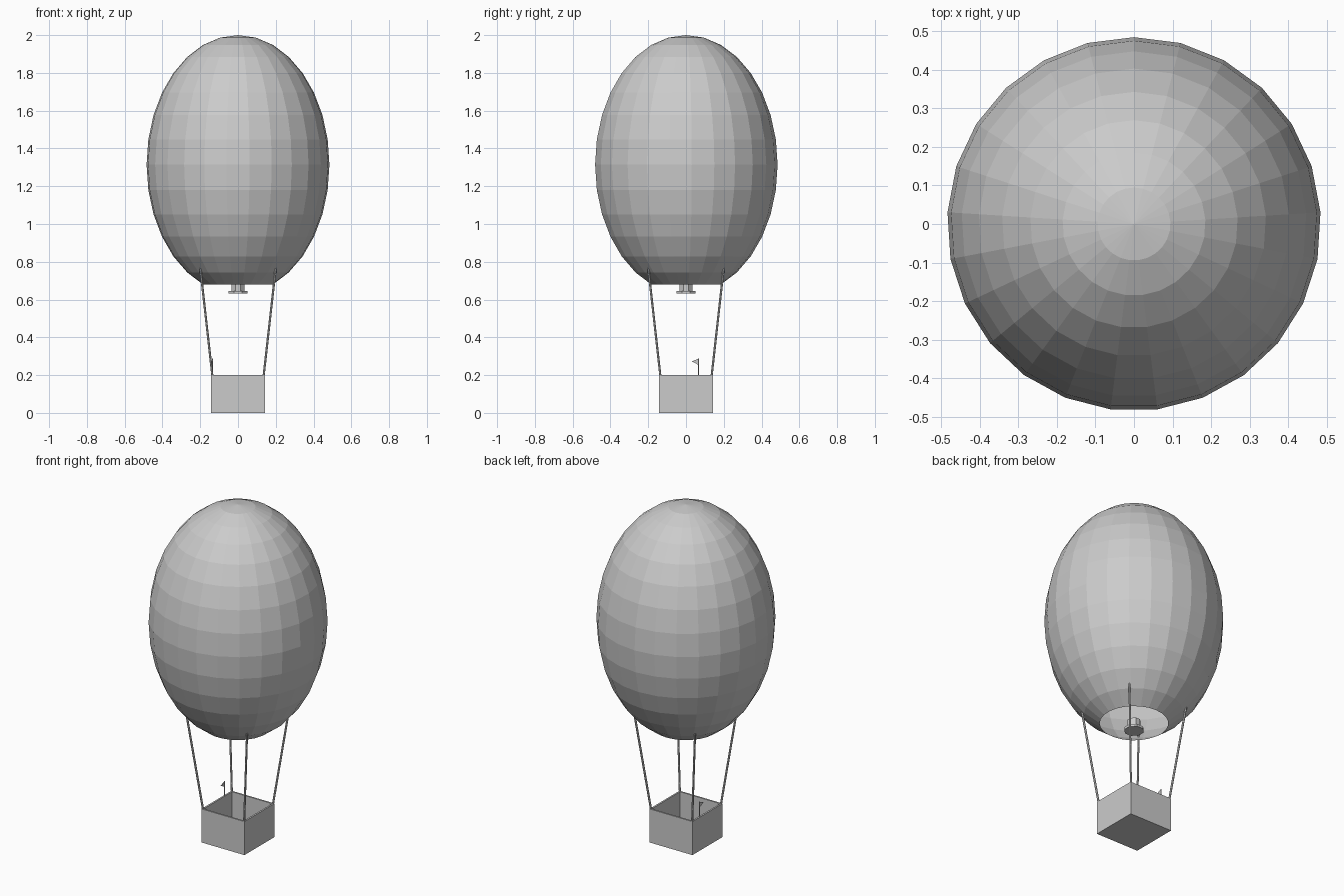
import bpy, bmesh, math
from mathutils import Vector

if "Cube" in bpy.data.objects:
    bpy.data.objects.remove(bpy.data.objects["Cube"])


def new_object(name, bm):
    bmesh.ops.recalc_face_normals(bm, faces=bm.faces)
    mesh = bpy.data.meshes.new(name)
    bm.to_mesh(mesh)
    bm.free()
    obj = bpy.data.objects.new(name, mesh)
    bpy.context.collection.objects.link(obj)
    return obj


def lathe(name, profile, sides, start=0.0):
    """Turn (radius, z) points around z; radius 0 becomes a single pole."""
    bm = bmesh.new()
    rings = []
    for r, z in profile:
        if r < 1e-6:
            rings.append([bm.verts.new((0, 0, z))] * sides)
        else:
            rings.append([bm.verts.new((r * math.cos(start + 2 * math.pi * i / sides),
                                        r * math.sin(start + 2 * math.pi * i / sides), z))
                          for i in range(sides)])
    for a, b in zip(rings, rings[1:]):
        for i in range(sides):
            j = (i + 1) % sides
            bm.faces.new(list(dict.fromkeys((a[i], a[j], b[j], b[i]))))
    return new_object(name, bm)


def rod(name, start, end, radius, sides):
    start, end = Vector(start), Vector(end)
    axis = end - start
    bm = bmesh.new()
    bmesh.ops.create_cone(bm, cap_ends=True, segments=sides, radius1=radius,
                          radius2=radius, depth=axis.length)
    obj = new_object(name, bm)
    obj.location = (start + end) / 2
    obj.rotation_euler = axis.to_track_quat('Z', 'Y').to_euler()
    return obj


# Envelope: stretched sphere, 16 latitude steps, open below the 14th
HALF_H, RADIUS = 0.686, 0.485
profile = [(RADIUS * math.sin(math.pi * k / 16),
            2 - HALF_H + HALF_H * math.cos(math.pi * k / 16)) for k in range(15)]
lathe("envelope", profile, 25, math.pi / 2)

# Burner: octagonal foot plate with a pipe above
lathe("burner_plate", [(0, 0.632), (0.055, 0.632), (0.055, 0.646), (0, 0.646)],
      8, math.pi / 8)
lathe("burner_pipe", [(0, 0.646), (0.037, 0.646), (0.037, 0.695),
                      (0.024, 0.695), (0.024, 0.66), (0, 0.66)], 8, math.pi / 8)

# Basket: open box with thin walls
H, WALL, TOP = 0.142, 0.014, 0.2
bm = bmesh.new()
bmesh.ops.create_cube(bm, size=1)
for v in bm.verts:
    v.co = (v.co.x * 2 * H, v.co.y * 2 * H, (v.co.z + 0.5) * TOP)
lid = max(bm.faces, key=lambda f: f.calc_center_median().z)
bmesh.ops.inset_region(bm, faces=[lid], thickness=WALL)
for v in lid.verts:
    v.co.z = TOP
walls = bmesh.ops.extrude_discrete_faces(bm, faces=[lid])["faces"]
for v in walls[0].verts:
    v.co.z = WALL
new_object("basket", bm)

# Ropes from the basket corners to the envelope
for sx in (-1, 1):
    for sy in (-1, 1):
        rod("rope", (sx * 0.135, sy * 0.135, 0.19), (sx * 0.2, sy * 0.2, 0.77), 0.006, 6)

# Small pennant on the left basket wall
FX, FY = -0.135, 0.066
rod("flag_pole", (FX, FY, 0.19), (FX, FY, 0.288), 0.003, 6)
bm = bmesh.new()
tri = bm.faces.new([bm.verts.new((FX - 0.002, y, z)) for y, z in
                    ((FY, 0.287), (FY, 0.254), (FY - 0.035, 0.273))])
ext = bmesh.ops.extrude_face_region(bm, geom=[tri])
bmesh.ops.translate(bm, vec=(0.004, 0, 0),
                    verts=[g for g in ext["geom"] if isinstance(g, bmesh.types.BMVert)])
new_object("flag", bm)
